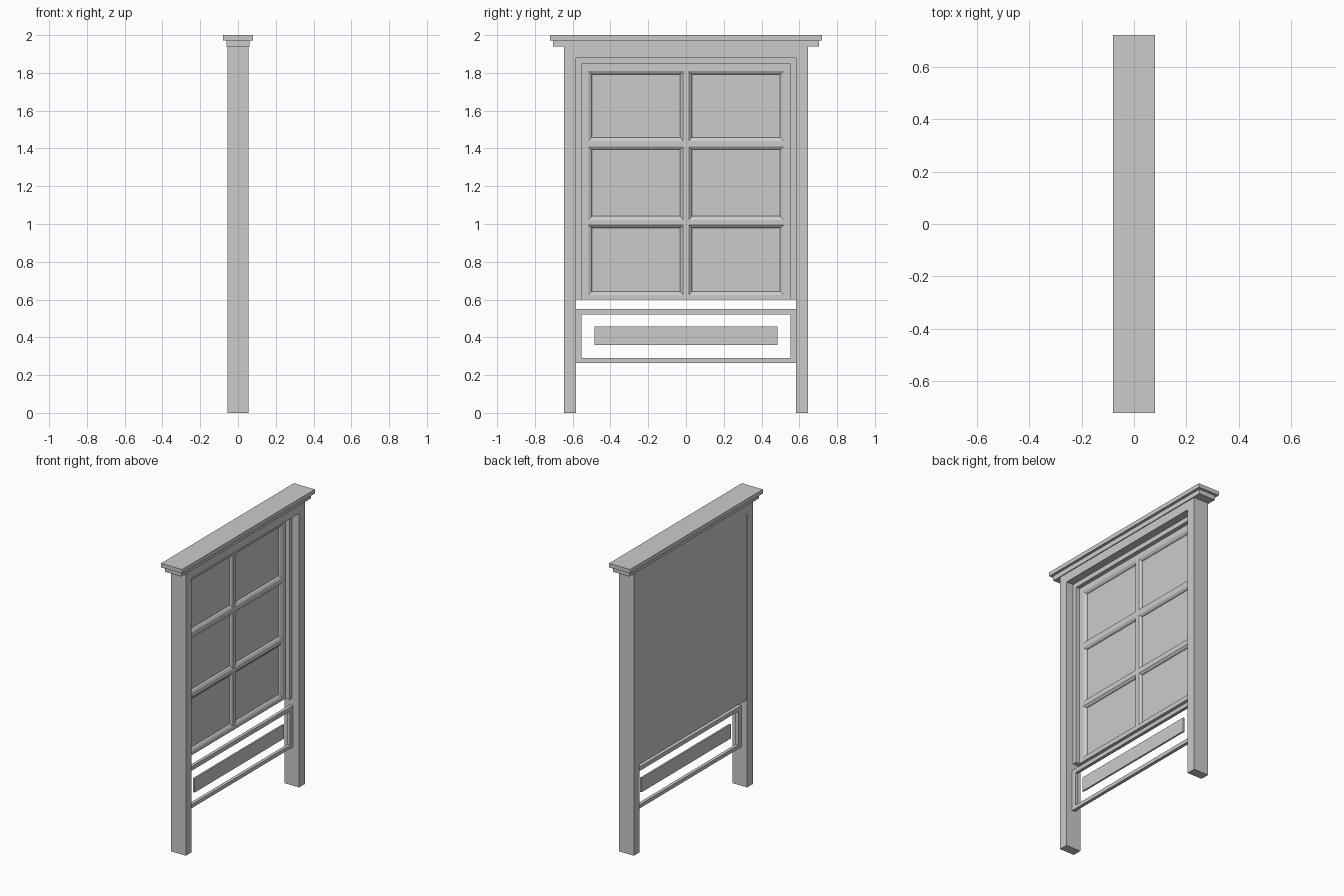
import bpy, bmesh

if "Cube" in bpy.data.objects:
    bpy.data.objects.remove(bpy.data.objects["Cube"])


def mesh_object(name, bm):
    bmesh.ops.recalc_face_normals(bm, faces=bm.faces)
    me = bpy.data.meshes.new(name)
    bm.to_mesh(me)
    bm.free()
    ob = bpy.data.objects.new(name, me)
    bpy.context.collection.objects.link(ob)
    return ob


def box(name, x, y, z):
    """Box from (min, max) ranges."""
    bm = bmesh.new()
    bmesh.ops.create_cube(bm, size=1)
    for v in bm.verts:
        v.co = [r[0] + (c + 0.5) * (r[1] - r[0]) for c, r in zip(v.co, (x, y, z))]
    return mesh_object(name, bm)


def moulded_bar(name, axis, base, top, span, back=-0.045, front=-0.025):
    """Bar with eased edges, run along y or z; base/top are its width ranges."""
    mid = back + 0.6 * (front - back)
    ease = [b + 0.3 * (t - b) for b, t in zip(base, top)]
    profile = [(back, base[0]), (mid, ease[0]), (front, top[0]),
               (front, top[1]), (mid, ease[1]), (back, base[1])]
    bm = bmesh.new()
    ends = []
    for s in span:
        ends.append([bm.verts.new((x, s, w) if axis == 'y' else (x, w, s))
                     for x, w in profile])
    bm.faces.new(ends[0])
    bm.faces.new(ends[1])
    n = len(profile)
    for i in range(n):
        j = (i + 1) % n
        bm.faces.new((ends[0][i], ends[0][j], ends[1][j], ends[1][i]))
    return mesh_object(name, bm)


def mirrored(a, b, s):
    return tuple(sorted((a * s, b * s)))


# Top cap, crown strip and header
box("top_cap", (-0.08, 0.08), (-0.72, 0.72), (1.972, 2.0))
box("crown_strip", (-0.062, 0.062), (-0.703, 0.703), (1.94, 1.972))
box("header_rail", (-0.056, 0.056), (-0.583, 0.583), (1.88, 1.94))

# Posts, side trim and side stiles
for s, side in ((-1, "left"), (1, "right")):
    box(f"post_{side}", (-0.056, 0.056), mirrored(0.583, 0.645, s), (0, 1.94))
    box(f"panel_trim_{side}", (-0.05, 0.003), mirrored(0.553, 0.583, s), (0.6, 1.88))
    moulded_bar(f"stile_{side}", 'z', mirrored(0.497, 0.555, s),
                mirrored(0.517, 0.555, s), (0.6, 1.85))
    box(f"lower_frame_side_{side}", (-0.012, 0.01), mirrored(0.552, 0.583, s), (0.29, 0.522))

# Panel backing and top trim
box("back_panel", (-0.052, -0.042), (-0.583, 0.583), (0.6, 1.88))
box("panel_trim_top", (-0.05, 0.003), (-0.553, 0.553), (1.848, 1.88))

# Grid of bars around the six panes
moulded_bar("centre_bar", 'z', (-0.032, 0.032), (-0.016, 0.016), (0.6, 1.85))
rails = {"bottom": ((0.6, 0.645), (0.6, 0.625)),
         "lower": ((0.978, 1.043), (0.994, 1.022)),
         "upper": ((1.393, 1.46), (1.41, 1.44)),
         "top": ((1.79, 1.85), (1.81, 1.85))}
for name, (base, top) in rails.items():
    moulded_bar(f"{name}_rail", 'y', base, top, (-0.555, 0.555))

# Lower open frame with floating slat
box("lower_frame_top", (-0.012, 0.01), (-0.583, 0.583), (0.522, 0.55))
box("lower_frame_bottom", (-0.012, 0.01), (-0.583, 0.583), (0.265, 0.29))
box("lower_slat", (-0.002, 0.01), (-0.485, 0.485), (0.36, 0.457))
